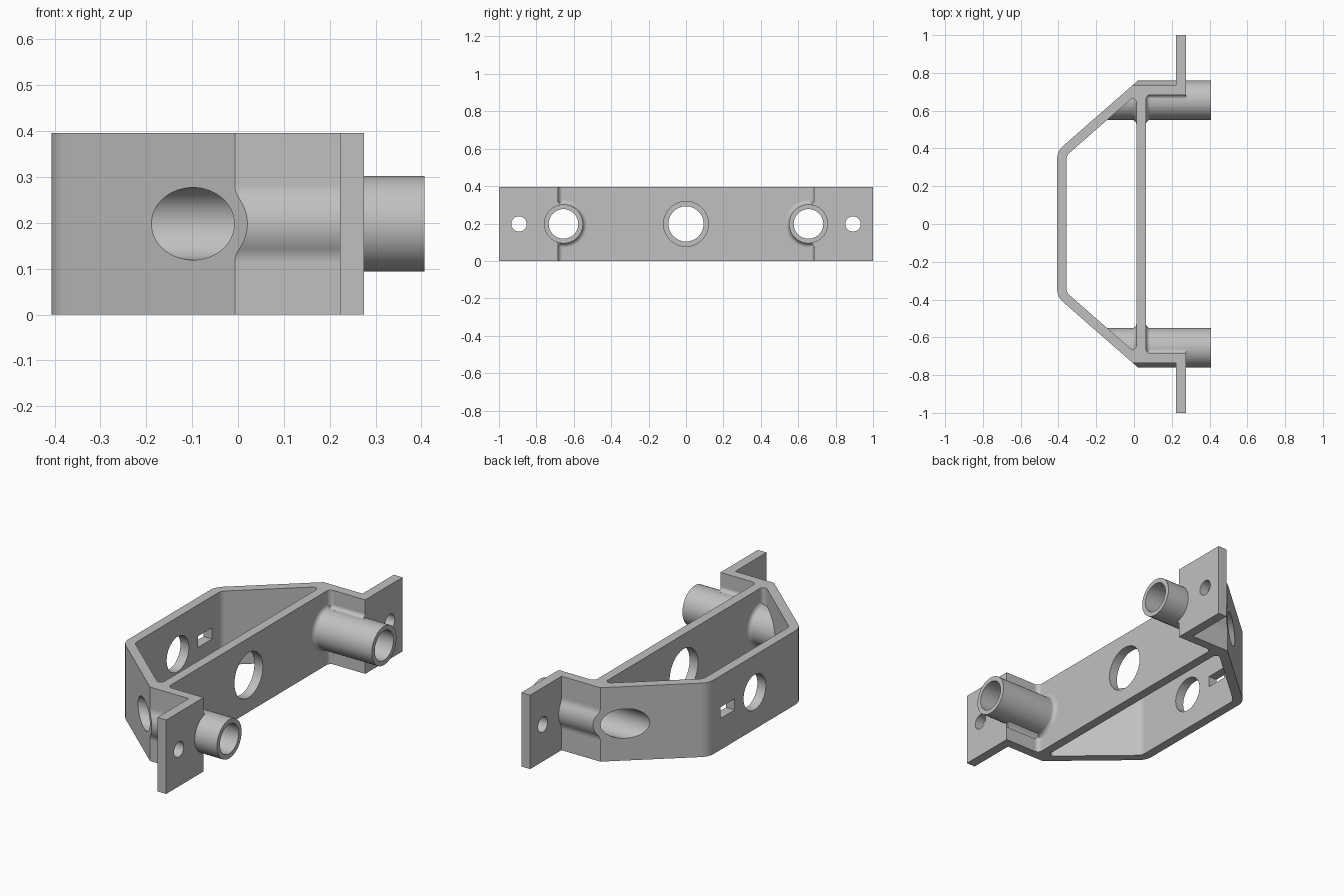
import bpy, bmesh, math
from mathutils import Vector, Matrix

if "Cube" in bpy.data.objects:
    bpy.data.objects.remove(bpy.data.objects["Cube"], do_unlink=True)

H = 0.396            # bracket height
ZC = H / 2           # height of every hole axis
YC = 0.655           # tube axis offset from the middle
R_OUT, R_BORE = 0.104, 0.079
SLOPE = 0.874


def slant(x, inset=0.0):
    """Half width of the slanted walls at x."""
    return 0.735 + (x + 0.007) * SLOPE - inset


def rounded(points, steps=10):
    """Round the corners of a polygon given as (x, y, radius)."""
    out = []
    for i, (x, y, r) in enumerate(points):
        p = Vector((x, y))
        if r == 0:
            out.append(p)
            continue
        a = (Vector(points[i - 1][:2]) - p).normalized()
        b = (Vector(points[(i + 1) % len(points)][:2]) - p).normalized()
        half = a.angle(b) / 2
        c = p + (a + b).normalized() * (r / math.sin(half))
        s = p + a * (r / math.tan(half)) - c
        e = p + b * (r / math.tan(half)) - c
        turn = s.angle_signed(e)
        for k in range(steps + 1):
            t = -turn * k / steps
            out.append(c + Matrix.Rotation(t, 2) @ s)
    return out


def symmetric(half):
    """Complete a half outline listed on the +y side."""
    return half + [(x, -y, r) for x, y, r in reversed(half)]


def prism(name, pts, lo, hi, along="Z"):
    """Extrude a flat outline along Z (x, y points) or X (y, z points)."""
    bm = bmesh.new()
    place = (lambda p, h: (p[0], p[1], h)) if along == "Z" else (lambda p, h: (h, p[0], p[1]))
    low = [bm.verts.new(place(p, lo)) for p in pts]
    top = [bm.verts.new(place(p, hi)) for p in pts]
    bm.faces.new(low)
    bm.faces.new(top)
    n = len(pts)
    for i in range(n):
        j = (i + 1) % n
        bm.faces.new((low[i], low[j], top[j], top[i]))
    bmesh.ops.recalc_face_normals(bm, faces=bm.faces)
    me = bpy.data.meshes.new(name)
    bm.to_mesh(me)
    bm.free()
    ob = bpy.data.objects.new(name, me)
    bpy.context.collection.objects.link(ob)
    return ob


def rod(name, y, r, x0, x1, n=72):
    ring = [(y + r * math.cos(2 * math.pi * i / n), ZC + r * math.sin(2 * math.pi * i / n))
            for i in range(n)]
    return prism(name, ring, x0, x1, "X")


def lathe_x(name, y, profile, n=72):
    """Closed solid of rings (x, radius) around an axis along x."""
    bm = bmesh.new()
    rings = [[bm.verts.new((x, y + r * math.cos(2 * math.pi * i / n),
                            ZC + r * math.sin(2 * math.pi * i / n))) for i in range(n)]
             for x, r in profile]
    for a, b in zip(rings, rings[1:]):
        for i in range(n):
            j = (i + 1) % n
            bm.faces.new((a[i], a[j], b[j], b[i]))
    bm.faces.new(rings[0])
    bm.faces.new(rings[-1])
    bmesh.ops.recalc_face_normals(bm, faces=bm.faces)
    me = bpy.data.meshes.new(name)
    bm.to_mesh(me)
    bm.free()
    ob = bpy.data.objects.new(name, me)
    bpy.context.collection.objects.link(ob)
    return ob


def combine(target, other, operation):
    mod = target.modifiers.new("combine", "BOOLEAN")
    mod.operation = operation
    mod.solver = "EXACT"
    mod.object = other
    bpy.context.view_layer.objects.active = target
    bpy.ops.object.modifier_apply(modifier=mod.name)
    bpy.data.objects.remove(other, do_unlink=True)


def blend_outline(u0, rad, way, side, flip):
    """Fillet section between the tube and a flat wall at offset u0."""
    c = Vector((u0 + way * rad, 0))
    c.y = math.sqrt((R_OUT + rad) ** 2 - c.x ** 2)
    start, end = Vector((-way, 0)), -c.normalized()
    pts = [c + start.lerp(end, k / 8).normalized() * rad for k in range(9)]
    t = pts[-1]
    pts += [Vector((t.x, t.y - 0.015)), Vector((u0 - way * 0.02, t.y - 0.015)),
            Vector((u0 - way * 0.02, c.y))]
    return [(side * (YC + p.x), ZC + flip * p.y) for p in pts]


# Frame with oversized slanted walls, cross wall, side walls and flanges
body = prism("mounting_bracket", rounded(symmetric([
    (0.063, 0.684, 0.025), (0.275, 0.684, 0), (0.275, 1, 0), (0.223, 1, 0),
    (0.223, 0.735, 0), (-0.6, 0.735, 0)])), 0, H)
cavity = prism("cavity", rounded(symmetric([
    (0.013, slant(0.013, 0.066), 0.02), (-0.357, slant(-0.357, 0.066), 0.045)])), -0.5, 1)
combine(body, cavity, "DIFFERENCE")

# Tubes with their fillets
w0, w1, f = 0.013, 0.063, 0.025
arc = [(f * (1 - math.sin(k * math.pi / 16)), f * (1 - math.cos(k * math.pi / 16)))
       for k in range(9)]
flare = [(w0 - dx, R_OUT - 0.0005 + dr) for dx, dr in reversed(arc)][::-1]
flare = sorted(flare) + sorted((2 * 0.038 - x, r) for x, r in flare)
for s in (1, -1):
    combine(body, rod("tube", s * YC, R_OUT, -0.5, 0.407), "UNION")
    collar = lathe_x("collar", s * YC, flare)
    keep = prism("collar_limit", [(-1, 0.3 * s), (1, 0.3 * s), (1, 0.7 * s), (-1, 0.7 * s)], -1, 1)
    combine(collar, keep, "INTERSECT")
    combine(body, collar, "UNION")
    for v in (1, -1):
        combine(body, prism("outer_blend", blend_outline(0.08, 0.06, 1, s, v), -0.3, 0.25, "X"), "UNION")
        combine(body, prism("inner_blend", blend_outline(0.029, 0.02, -1, s, v), 0.04, 0.274, "X"), "UNION")

# Trim everything to the slanted outside
envelope = prism("envelope", rounded(symmetric([
    (0.6, 1.2, 0), (0.2, 1.2, 0), (0.2, slant(0.2), 0), (-0.407, slant(-0.407), 0.09)])), -1, 1)
combine(body, envelope, "INTERSECT")

# Bores, screw holes, centre holes and slot
for s in (1, -1):
    combine(body, rod("bore", s * YC, R_BORE, -0.7, 0.7), "DIFFERENCE")
    combine(body, rod("screw_hole", s * 0.893, 0.041, 0.1, 0.4, 40), "DIFFERENCE")
combine(body, rod("cross_wall_hole", 0, 0.12, -0.1, 0.2), "DIFFERENCE")
combine(body, rod("back_wall_hole", 0, 0.094, -0.6, -0.2), "DIFFERENCE")
slot = [(0.17, 0.168), (0.29, 0.168), (0.29, 0.228), (0.17, 0.228)]
combine(body, prism("slot", slot, -0.6, -0.2, "X"), "DIFFERENCE")

# Grey finish
grey = bpy.data.materials.new("light_grey")
grey.use_nodes = True
colour = (0.53, 0.53, 0.53, 1)
grey.diffuse_color = colour
grey.node_tree.nodes["Principled BSDF"].inputs["Base Color"].default_value = colour
body.data.materials.clear()
body.data.materials.append(grey)
for p in body.data.polygons:
    p.material_index = 0

# Smooth curves, crisp edges
bpy.ops.object.select_all(action="DESELECT")
body.select_set(True)
bpy.context.view_layer.objects.active = body
bpy.ops.object.shade_smooth_by_angle(angle=math.radians(30))
normals = body.modifiers.new("flat_walls", "WEIGHTED_NORMAL")
normals.keep_sharp = True
